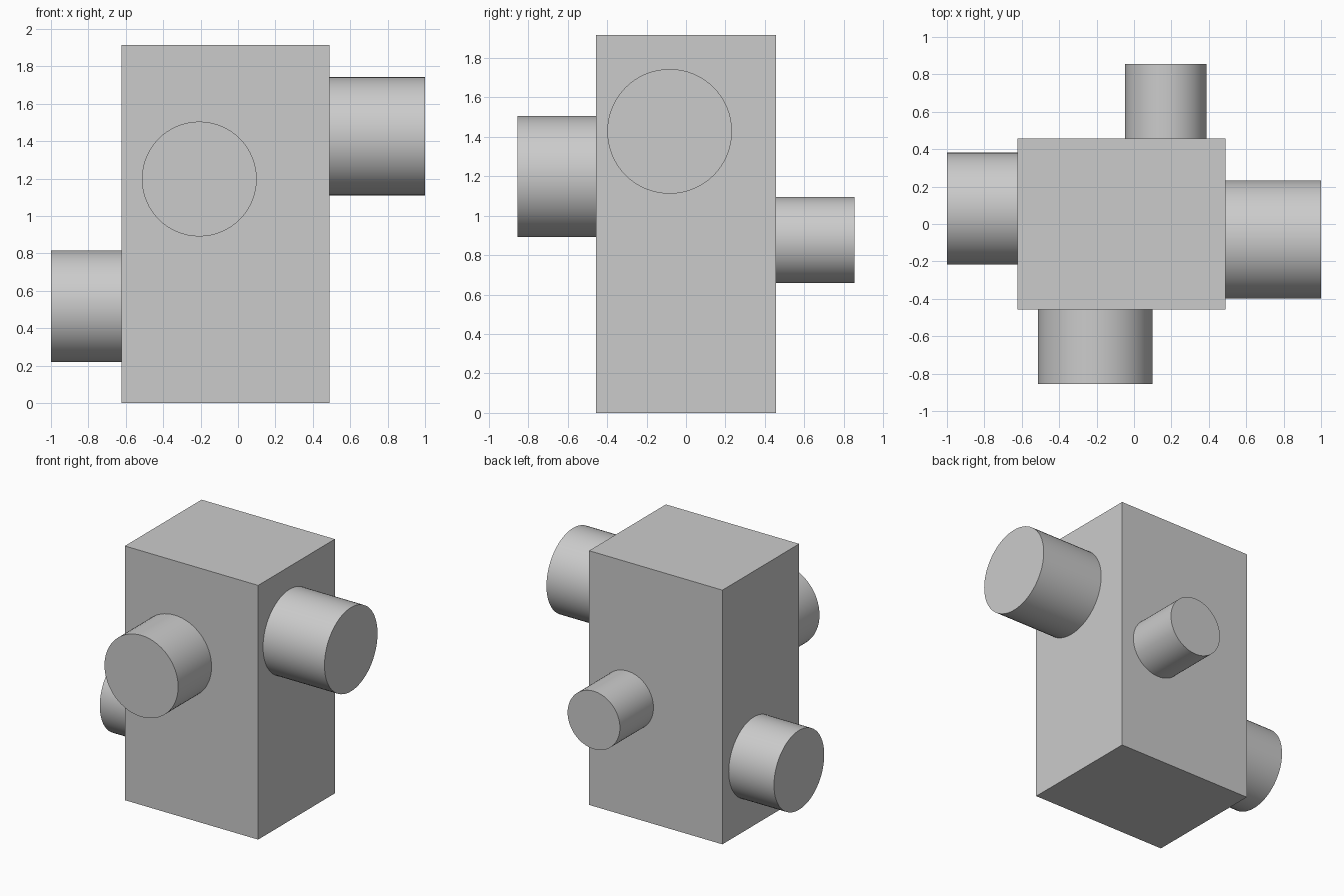
import bpy
from math import radians
from mathutils import Vector

if "Cube" in bpy.data.objects:
    bpy.data.objects.remove(bpy.data.objects["Cube"])

X0, X1 = -0.623, 0.488   # block sides
Y0, Y1 = -0.457, 0.456   # block front and back
H = 1.915
SINK = 0.01              # how far each peg sits inside the block


def peg(name, start, end, radius):
    """Round peg running between two points."""
    a, b = Vector(start), Vector(end)
    d = b - a
    a -= d.normalized() * SINK
    d = b - a
    bpy.ops.mesh.primitive_cylinder_add(
        vertices=64, radius=radius, depth=d.length, location=(a + b) / 2,
        rotation=d.to_track_quat('Z', 'Y').to_euler())
    bpy.context.object.name = name
    bpy.ops.object.shade_smooth_by_angle(angle=radians(30))


# main block
bpy.ops.mesh.primitive_cube_add(
    size=1, location=((X0 + X1) / 2, (Y0 + Y1) / 2, H / 2))
block = bpy.context.object
block.name = "main_block"
block.scale = (X1 - X0, Y1 - Y0, H)
bpy.ops.object.transform_apply(location=False, rotation=False, scale=True)

# one peg on each side face
peg("left_peg", (X0, 0.082, 0.518), (-1, 0.082, 0.518), 0.299)
peg("right_peg", (X1, -0.083, 1.427), (1, -0.083, 1.427), 0.316)
peg("front_peg", (-0.207, Y0, 1.198), (-0.207, -0.855, 1.198), 0.307)
peg("back_peg", (0.17, Y1, 0.876), (0.17, 0.855, 0.876), 0.218)
